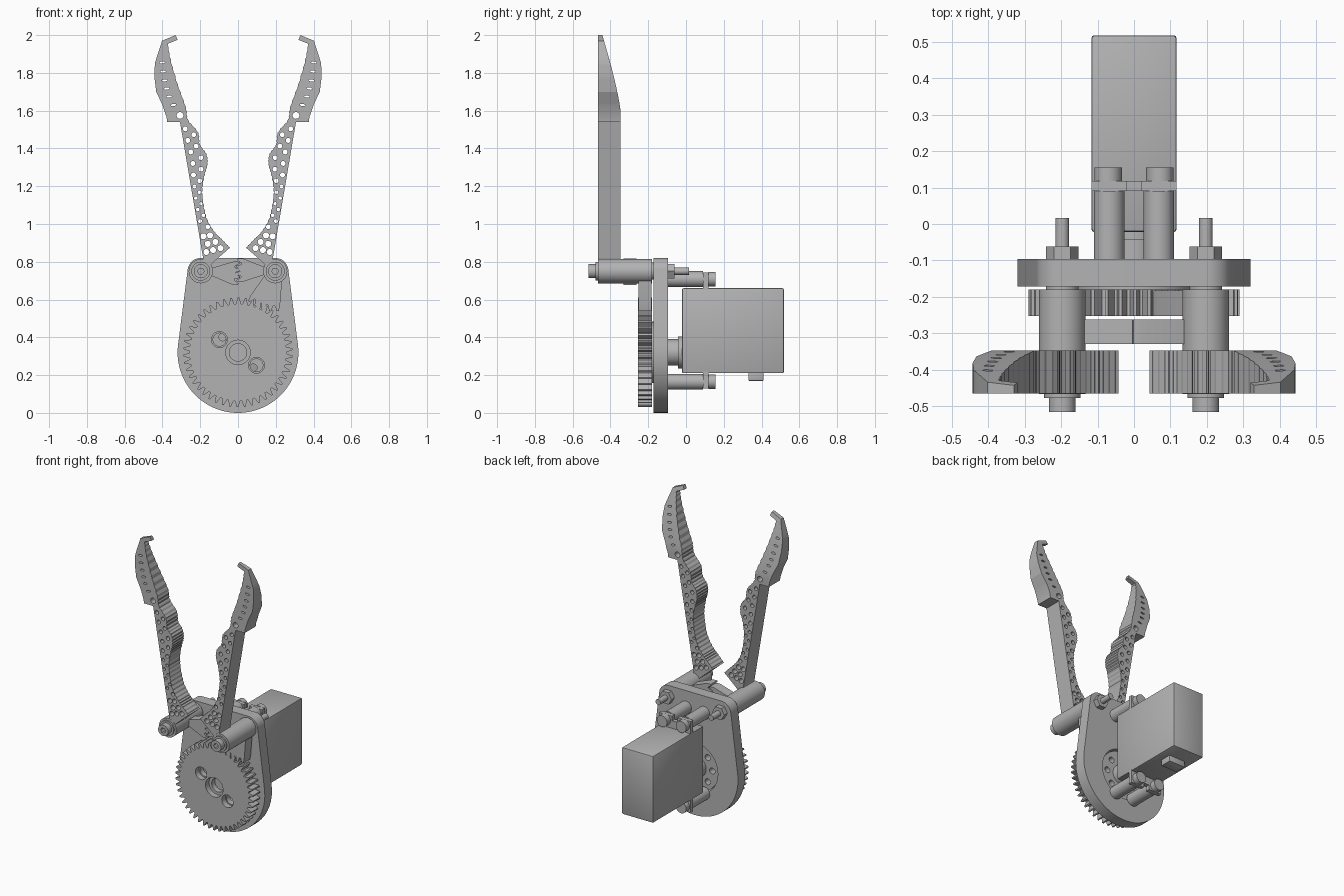
import bpy, bmesh, math
from mathutils import Matrix, Vector

cube = bpy.data.objects.get("Cube")
if cube:
    bpy.data.objects.remove(cube)

grey = bpy.data.materials.new("plain grey")
grey.use_nodes = True
GREY = (0.45, 0.45, 0.45, 1)
grey.diffuse_color = GREY
grey.node_tree.nodes["Principled BSDF"].inputs["Base Color"].default_value = GREY


def finish(name, bm, angle=30):
    mesh = bpy.data.meshes.new(name)
    bmesh.ops.recalc_face_normals(bm, faces=bm.faces)
    bm.to_mesh(mesh)
    bm.free()
    mesh.materials.clear()
    mesh.materials.append(grey)
    mesh.shade_smooth()
    mesh.set_sharp_from_angle(angle=math.radians(angle))
    obj = bpy.data.objects.new(name, mesh)
    bpy.context.collection.objects.link(obj)
    return obj


def extrude(loops, y0, y1):
    """Fill nested (x, z) outlines, holes included, and extrude from y0 to y1."""
    curve = bpy.data.curves.new("outline", "CURVE")
    curve.dimensions = "2D"
    curve.fill_mode = "BOTH"
    curve.extrude = (y1 - y0) / 2
    for loop in loops:
        spline = curve.splines.new("POLY")
        spline.points.add(len(loop) - 1)
        for point, (x, z) in zip(spline.points, loop):
            point.co = (x, z, 0, 1)
        spline.use_cyclic_u = True
    temp = bpy.data.objects.new("outline", curve)
    mesh = temp.to_mesh()
    bm = bmesh.new()
    bm.from_mesh(mesh)
    temp.to_mesh_clear()
    bpy.data.objects.remove(temp)
    bpy.data.curves.remove(curve)
    bmesh.ops.remove_doubles(bm, verts=bm.verts, dist=1e-5)
    bm.transform(Matrix.Translation((0, (y0 + y1) / 2, 0)) @ Matrix.Rotation(math.pi / 2, 4, "X"))
    return bm


def plate(name, loops, y0, y1):
    return finish(name, extrude(loops, y0, y1))


def ring(x, z, r, n=40, rz=None, tilt=0):
    pts = []
    for i in range(n):
        a = math.tau * i / n
        u, v = r * math.cos(a), (rz or r) * math.sin(a)
        pts.append((x + u * math.cos(tilt) - v * math.sin(tilt),
                    z + u * math.sin(tilt) + v * math.cos(tilt)))
    return pts


def teeth(x, z, root, tip, count, start=0, sweep=360):
    """Trapezoid gear teeth along an arc."""
    pts = []
    pitch = math.radians(sweep) / count
    for i in range(count):
        for f, r in ((0.05, root), (0.32, tip), (0.55, tip), (0.82, root)):
            a = math.radians(start) + (i + f) * pitch
            pts.append((x + r * math.cos(a), z + r * math.sin(a)))
    return pts


def mirrored(pts, s):
    return [(s * x, z) for x, z in pts]


def arc(x, z, r, a0, a1, n=16):
    angles = [math.radians(a0 + (a1 - a0) * i / n) for i in range(n + 1)]
    return [(x + r * math.cos(a), z + r * math.sin(a)) for a in angles]


PX, PZ, GZ = 0.197, 0.75, 0.32      # finger pivots and main gear height

# Back plate: teardrop outline with a round opening for the drive disc
outline = (arc(PX, PZ, 0.07, 7, 90) + arc(-PX, PZ, 0.07, 90, 173)
           + arc(0, GZ, 0.32, 173, 367, 48))
plate("back_plate", [outline, ring(0, GZ, 0.17, 48)], -0.172, -0.096)

# Main gear, with stepped holes made by two layers
offsets = [(-0.098, GZ + 0.068), (0.098, GZ - 0.068)]
gear = teeth(0, GZ, 0.257, 0.29, 46)
plate("main_gear_front", [gear, ring(0, GZ, 0.065)] + [ring(x, z, 0.042) for x, z in offsets], -0.253, -0.215)
plate("main_gear_back", [gear, ring(0, GZ, 0.046)] + [ring(x, z, 0.034) for x, z in offsets], -0.215, -0.18)

# Drive disc and output shaft
bolt_circle = [ring(0.115 * math.cos(math.tau * i / 8), GZ + 0.115 * math.sin(math.tau * i / 8), 0.02, 20)
               for i in range(8)]
plate("drive_disc", [ring(0, GZ, 0.163, 48)] + bolt_circle, -0.18, -0.115)
plate("output_shaft", [ring(0, GZ, 0.07)], -0.15, -0.03)
plate("output_collar", [ring(0, GZ, 0.085)], -0.042, -0.01)

# Motor body and cable stub
def box(name, lo, hi, bevel):
    bm = bmesh.new()
    bmesh.ops.create_cube(bm, size=1)
    for v in bm.verts:
        v.co = Vector([lo[i] if v.co[i] < 0 else hi[i] for i in range(3)])
    bmesh.ops.bevel(bm, geom=bm.edges[:], offset=bevel, segments=2, affect="EDGES", profile=0.5)
    finish(name, bm)


box("motor_body", (-0.117, -0.022, 0.21), (0.117, 0.518, 0.66), 0.008)
box("cable_stub", (-0.06, 0.33, 0.17), (0.06, 0.41, 0.22), 0.003)

# Motor ears, standoffs and screws
for level, base, tip, post_z in (("upper", 0.65, 0.742, 0.708), ("lower", 0.22, 0.128, 0.165)):
    mid = (base + 2 * tip) / 3
    ear = [(-0.117, base), (0.117, base), (0.117, tip), (0.02, tip),
           (0.02, mid), (-0.02, mid), (-0.02, tip), (-0.117, tip)]
    plate(level + "_motor_ear", [ear], 0.09, 0.118)
    for s, side in ((1, "left"), (-1, "right")):
        plate(f"{level}_{side}_standoff", [ring(s * 0.068, post_z, 0.042)], -0.1, 0.09)
        plate(f"{level}_{side}_screw_head", [ring(s * 0.071, post_z, 0.038)], 0.118, 0.155)

# Finger outline: grip edge from hook to base, then outer edge
grip = [(0.37, 1.955), (0.355, 1.87), (0.318, 1.74), (0.275, 1.62), (0.262, 1.55), (0.21, 1.485),
        (0.2, 1.42), (0.165, 1.37), (0.16, 1.315), (0.175, 1.26), (0.187, 1.18), (0.18, 1.1),
        (0.16, 1.02), (0.12, 0.955), (0.085, 0.92), (0.042, 0.875)]
outer = [(0.105, 0.82), (0.16, 0.77), (0.197, 0.77), (0.185, 0.82), (0.307, 1.54), (0.375, 1.54),
         (0.378, 1.565), (0.4, 1.63), (0.433, 1.7), (0.443, 1.78), (0.44, 1.85), (0.425, 1.9),
         (0.402, 1.97), (0.33, 2.0), (0.32, 1.975)]


def grip_x(z):
    for (xa, za), (xb, zb) in zip(grip, grip[1:]):
        if zb <= z <= za:
            return xb + (xa - xb) * (z - zb) / (za - zb)


# Fine ridges along the grip edge
ridged = []
for i in range(len(grip) - 1):
    p = [Vector(grip[max(0, min(len(grip) - 1, i + k))]) for k in (-1, 0, 1, 2)]
    for j in range(6):
        t = j / 6
        q = 0.5 * (2 * p[1] + (p[2] - p[0]) * t + (2 * p[0] - 5 * p[1] + 4 * p[2] - p[3]) * t * t
                   + (3 * p[1] - p[0] - 3 * p[2] + p[3]) * t ** 3)
        ridged.append((q.x + (0.004 if j % 2 else 0), q.y))
ridged.append(grip[-1])

# Finger perforations: slots at the tip, a zigzag on the shaft, a cluster at the base
holes = [ring(x, z, 0.015, 16, 0.006, -0.15) for x, z in
         ((0.402, 1.855), (0.397, 1.807), (0.388, 1.76), (0.378, 1.717), (0.365, 1.675), (0.342, 1.63))]
holes.append(ring(0.307, 1.575, 0.018, 20))
for i in range(18):
    z = 0.985 + i * 0.0305
    edge = 0.185 + (z - 0.82) * 0.169
    width = edge - grip_x(z)
    holes.append(ring(edge - width * (0.28 if i % 2 else 0.7), z, min(0.013, width * 0.17), 16))
holes += [ring(x, z, 0.016, 20) for x, z in
          ((0.093, 0.872), (0.132, 0.862), (0.168, 0.852), (0.12, 0.905), (0.16, 0.895), (0.148, 0.94),
           (0.183, 0.935))]

for s, side in ((1, "left"), (-1, "right")):
    # Finger, thinned from behind towards the tip
    bm = extrude([mirrored(loop, s) for loop in [ridged + outer] + holes], -0.465, -0.347)
    for i in range(10):
        geom = bm.verts[:] + bm.edges[:] + bm.faces[:]
        bmesh.ops.bisect_plane(bm, geom=geom, plane_co=(0, 0, 1.6 + i * 0.04), plane_no=(0, 0, 1))
    for v in bm.verts:
        if v.co.z > 1.6 and v.co.y > -0.4:
            v.co.y = -0.347 - 0.09 * ((v.co.z - 1.6) / 0.38) ** 1.25
    finish(side + "_finger", bm, 15)

    # Pivot sleeve, washer, bolt and nut
    x = s * PX
    plate(side + "_pivot_sleeve", [ring(x, PZ, 0.064)], -0.467, -0.18)
    plate(side + "_pivot_spacer", [ring(x, PZ, 0.045)], -0.181, -0.17)
    plate(side + "_washer", [ring(x, PZ, 0.05)], -0.478, -0.466)
    plate(side + "_bolt_head", [ring(x, PZ, 0.037), ring(x, PZ, 0.018, 6)], -0.516, -0.477)
    plate(side + "_nut", [ring(x, PZ, 0.045, 6)], -0.097, -0.062)
    plate(side + "_bolt_end", [ring(x, PZ, 0.019)], -0.1, 0.016)

    # Toothed fans that link the two fingers
    fan = [(PX, PZ)] + teeth(PX, PZ, 0.183, 0.21, 4, 158 + (5 if s < 0 else 0), 42)
    plate(side + "_link_fan", [mirrored(fan, s)], -0.33, -0.262)

# Driven sector meshing with the main gear
sector = [(PX + 0.04, PZ)] + [(PX - 0.04, PZ)] + teeth(PX, PZ, 0.183, 0.212, 5, -136, 56)
plate("driven_sector", [sector], -0.252, -0.182)
